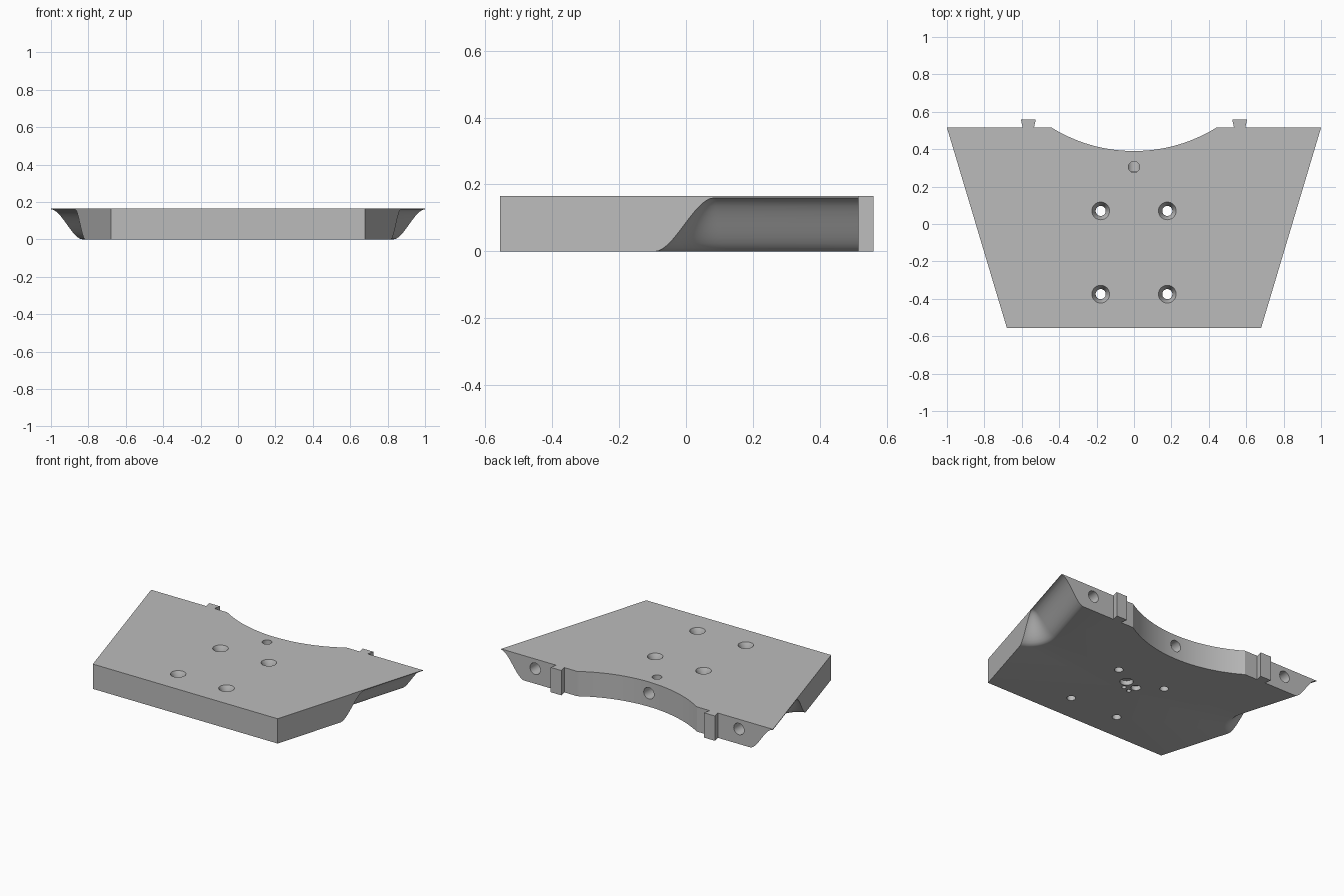
import bpy, bmesh, math
from mathutils import Vector, Matrix

if "Cube" in bpy.data.objects:
    bpy.data.objects.remove(bpy.data.objects["Cube"], do_unlink=True)

THICK = 0.165
BACK, FRONT = 0.515, -0.555

grey = bpy.data.materials.new("plain_grey")
grey.use_nodes = True
colour = (0.5, 0.5, 0.5, 1)
grey.diffuse_color = colour
grey.node_tree.nodes["Principled BSDF"].inputs["Base Color"].default_value = colour


def make_object(name, bm):
    bmesh.ops.recalc_face_normals(bm, faces=bm.faces)
    mesh = bpy.data.meshes.new(name)
    bm.to_mesh(mesh)
    bm.free()
    mesh.materials.append(grey)
    obj = bpy.data.objects.new(name, mesh)
    bpy.context.collection.objects.link(obj)
    return obj


def cut(target, cutter):
    cutter.hide_render = True
    mod = target.modifiers.new("cut", "BOOLEAN")
    mod.operation = "DIFFERENCE"
    mod.solver = "EXACT"
    mod.object = cutter
    bpy.context.view_layer.objects.active = target
    bpy.ops.object.modifier_apply(modifier=mod.name)
    bpy.data.objects.remove(cutter, do_unlink=True)


def drill(target, start, end, r1, r2=None):
    # Round or tapered cutter between two points
    a, b = Vector(start), Vector(end)
    axis = b - a
    place = Matrix.Translation((a + b) / 2) @ axis.to_track_quat("Z", "Y").to_matrix().to_4x4()
    bm = bmesh.new()
    bmesh.ops.create_cone(bm, cap_ends=True, segments=32, radius1=r1,
                          radius2=r1 if r2 is None else r2,
                          depth=axis.length, matrix=place)
    cut(target, make_object("drill_cutter", bm))


# Plate outline: tapered sides, dovetail tabs and a curved back notch
def tab(x):
    return [(x + 0.03, BACK), (x + 0.04, 0.56), (x - 0.04, 0.56), (x - 0.03, BACK)]


half_notch, sag = 0.44, 0.125
radius = (half_notch ** 2 + sag ** 2) / (2 * sag)
sweep = math.asin(half_notch / radius)
notch = []
for i in range(25):
    a = sweep * (1 - i / 12)
    notch.append((radius * math.sin(a), BACK - sag + radius * (1 - math.cos(a))))

outline = [(-0.68, FRONT), (0.68, FRONT), (1, BACK)]
outline += tab(0.565) + notch + tab(-0.565) + [(-1, BACK)]

bm = bmesh.new()
base = bm.faces.new([bm.verts.new((x, y, 0)) for x, y in outline])
raised = bmesh.ops.extrude_face_region(bm, geom=[base])
bmesh.ops.translate(bm, vec=(0, 0, THICK),
                    verts=[v for v in raised["geom"] if isinstance(v, bmesh.types.BMVert)])
plate = make_object("mounting_plate", bm)


# S-curved grip scoop under each rear side, with a rounded front end
def scoop(side):
    along = Vector((side * 0.32, 1.07, 0)).normalized()
    inward = Vector((-side * along.y, abs(along.x), 0))
    pivot = Vector((side * 0.871, 0.085, 0)) - inward * 0.001
    width, length, steps = 0.164, 0.188, 12
    section = []
    for i in range(steps + 1):
        t = i / steps
        section.append((t, 0.161 * (1 - t * t * (3 - 2 * t)) - 0.0005))
    section += [(1, -0.05), (0, -0.05)]

    stations = [(pivot + along * 0.7, inward * width)]
    for i in range(13):
        a = math.radians(90) * i / 12
        stations.append((pivot, inward * width * math.cos(a) - along * length * math.sin(a)))
    bm = bmesh.new()
    rings = [[bm.verts.new(o + d * t + Vector((0, 0, z))) for t, z in section]
             for o, d in stations]
    n = len(section)
    for r, s in zip(rings, rings[1:]):
        for i in range(n):
            bm.faces.new((r[i], r[(i + 1) % n], s[(i + 1) % n], s[i]))
    bm.faces.new(rings[0])
    bm.faces.new(rings[-1])
    bmesh.ops.remove_doubles(bm, verts=bm.verts, dist=0.00001)
    return make_object("scoop_cutter", bm)


for side in (-1, 1):
    cut(plate, scoop(side))

    # Countersunk screw holes
    for y in (0.07, -0.375):
        drill(plate, (side * 0.178, y, -0.1), (side * 0.178, y, 0.3), 0.027)
        drill(plate, (side * 0.178, y, 0.125), (side * 0.178, y, THICK + 0.001), 0.027, 0.048)

    # Blind pin holes in the back face
    drill(plate, (side * 0.75, BACK + 0.05, 0.1), (side * 0.75, BACK - 0.12, 0.1), 0.038)

# Pin hole in the notch wall and blind hole in the top
drill(plate, (0, 0.45, 0.09), (0, 0.28, 0.09), 0.038)
drill(plate, (0, 0.305, 0.1), (0, 0.305, 0.25), 0.03)

# Small round pockets in the underside
for x, y, r in ((0.05, -0.01, 0.04), (-0.04, -0.03, 0.03),
                (-0.03, -0.085, 0.014), (0.02, -0.07, 0.014)):
    drill(plate, (x, y, -0.05), (x, y, 0.03), r)

bpy.ops.object.select_all(action="DESELECT")
plate.select_set(True)
bpy.context.view_layer.objects.active = plate
bpy.ops.object.shade_smooth_by_angle(angle=math.radians(30))
